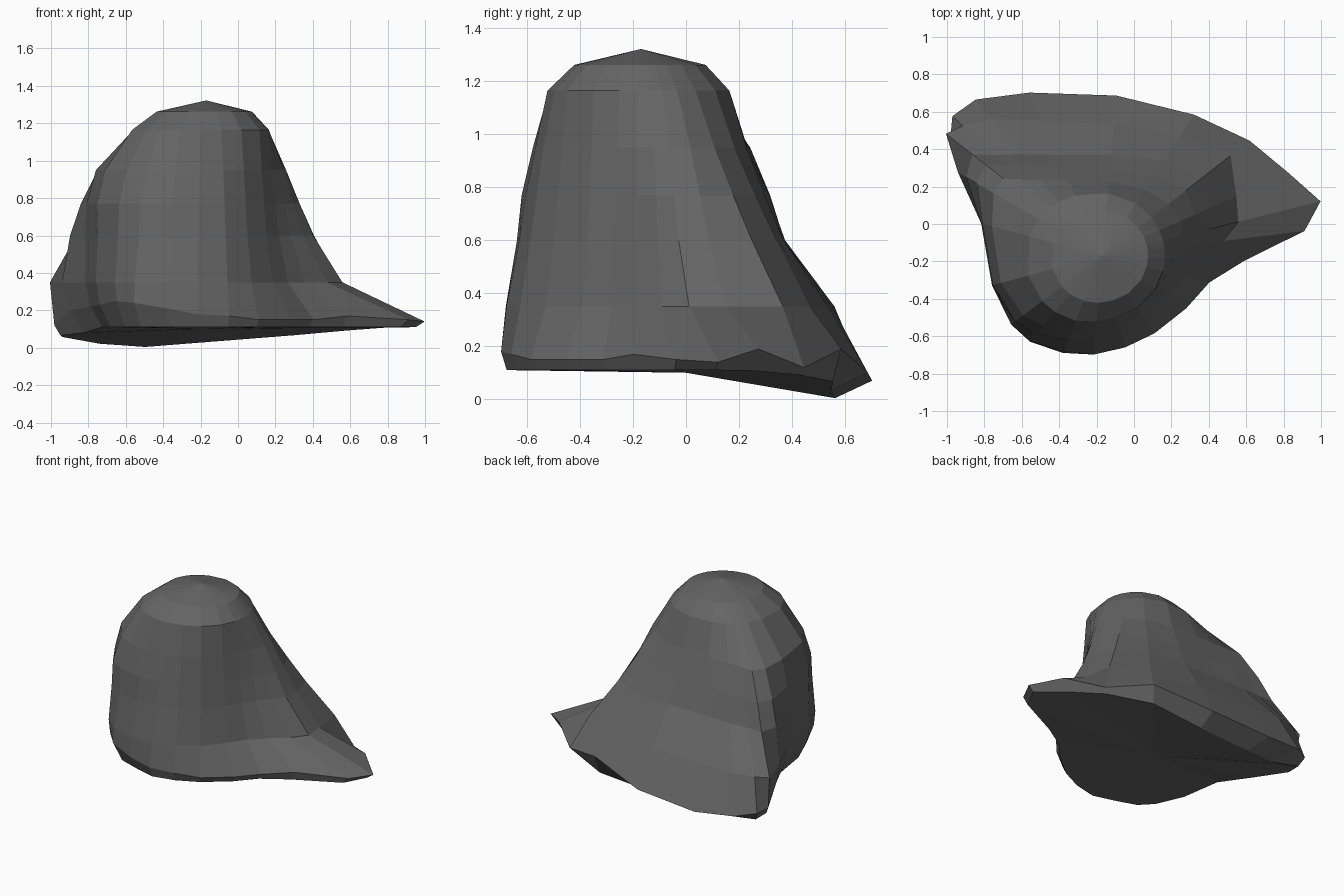
import bpy, bmesh, math

if "Cube" in bpy.data.objects:
    bpy.data.objects.remove(bpy.data.objects["Cube"])

CX, CY = -0.17, -0.17          # axis of the boulder's dome

# one column per direction: angle, radius at z 0.95 / 0.60 / 0.35, rim radius, rim z
COLUMNS = [
    (7, .42, .52, .65, 1.09, .15), (14, .44, .59, .75, 1.203, .14),
    (24, .46, .63, .785, 1.09, .19), (38, .45, .68, .87, 1.00, .12),
    (57, .42, .61, .76, .90, .19), (85, .40, .54, .71, .86, .10),
    (114, .44, .59, .79, .955, .07), (129, .52, .70, .94, 1.075, .10),
    (137, .60, .79, 1.02, 1.095, .12), (142, .67, .88, 1.06, 1.03, .12),
    (150, .67, .84, .89, .84, .20), (165, .61, .67, .67, .64, .22),
    (195, .56, .60, .61, .59, .23), (217, .53, .59, .61, .60, .25),
    (230, .49, .56, .595, .60, .24), (248, .44, .505, .55, .56, .21),
    (265, .40, .46, .51, .53, .18), (284, .38, .43, .47, .505, .17),
    (304, .36, .395, .435, .50, .15), (328, .35, .38, .42, .53, .15),
    (346, .36, .40, .45, .59, .15), (358, .39, .45, .53, .76, .17),
]


def point(angle, r, z):
    a = math.radians(angle)
    return (CX + r * math.cos(a), CY + r * math.sin(a), z)


def floor_z(x, y):
    """Underside is level at the front and sags to the back left."""
    back = min(max(y / 0.5, 0), 1)
    left = min(max((0.85 - x) / 1.4, 0), 1)
    return 0.11 - 0.11 * back * left + 0.18 * max(0, -0.62 - x) * back


def undercut(angle):
    """How far the underside is drawn in below the rim."""
    if 80 < angle < 130:
        return 0.84
    return 0.90 if 145 < angle < 255 else 0.96


bm = bmesh.new()
rings = [[] for _ in range(8)]
for ang, r95, r60, r35, rim, rim_z in COLUMNS:
    # shoulder swells towards the left and front left
    lean = max(0, -math.cos(math.radians(ang - 10)))
    under = point(ang, rim * undercut(ang), 0)
    under = (under[0], under[1], min(floor_z(*under[:2]), rim_z - 0.015))
    path = [point(ang, 0.245 + 0.03 * lean, 1.262), point(ang, 0.335 + 0.075 * lean, 1.165),
            point(ang, r95, .95), point(ang, (r95 + r60) / 2 + 0.025 * lean, .77),
            point(ang, r60, .60), point(ang, r35, .35),
            point(ang, rim, rim_z), under]
    for ring, co in zip(rings, path):
        ring.append(bm.verts.new(co))

# walls, domed cap and underside
n = len(COLUMNS)
crown = bm.verts.new((CX, CY, 1.322))
belly = bm.verts.new((-0.2, 0.0, 0.10))
for i in range(n):
    j = (i + 1) % n
    for up, low in zip(rings, rings[1:]):
        bm.faces.new((up[i], low[i], low[j], up[j]))
    bm.faces.new((crown, rings[0][i], rings[0][j]))
    bm.faces.new((belly, rings[-1][j], rings[-1][i]))
bmesh.ops.recalc_face_normals(bm, faces=bm.faces)

mesh = bpy.data.meshes.new("boulder")
bm.to_mesh(mesh)
bm.free()
stone = bpy.data.materials.new("dark grey stone")
stone.diffuse_color = (0.13, 0.13, 0.13, 1)
stone.use_nodes = True
stone.node_tree.nodes["Principled BSDF"].inputs["Base Color"].default_value = stone.diffuse_color
mesh.materials.append(stone)
boulder = bpy.data.objects.new("boulder", mesh)
bpy.context.collection.objects.link(boulder)
